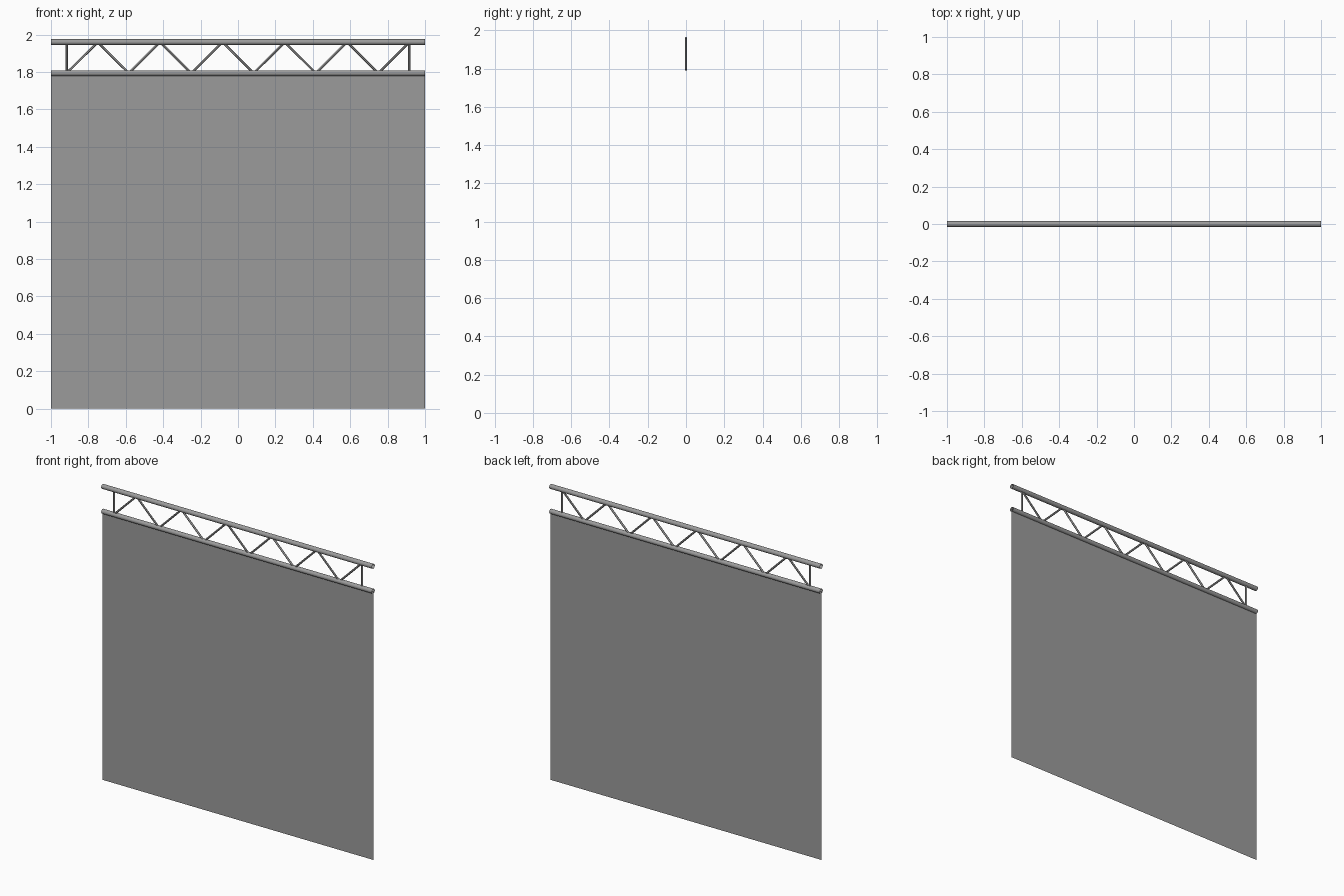
import bpy
from mathutils import Vector

if "Cube" in bpy.data.objects:
    bpy.data.objects.remove(bpy.data.objects["Cube"])

Z_LOW, Z_TOP = 1.794, 1.960   # chord centre heights
STEP = 1 / 6                  # spacing of the lattice nodes
X0 = -5.5 * STEP

dark = bpy.data.materials.new("dark_grey")
dark.diffuse_color = (0.33, 0.33, 0.33, 1)
dark.use_nodes = True
dark.node_tree.nodes["Principled BSDF"].inputs["Base Color"].default_value = dark.diffuse_color


def tube(name, a, b, radius, sides):
    """Open-ended round tube between two points."""
    a, b = Vector(a), Vector(b)
    bpy.ops.mesh.primitive_cylinder_add(
        vertices=sides, radius=radius, depth=(b - a).length,
        end_fill_type='NOTHING', location=(a + b) / 2,
        rotation=(b - a).to_track_quat('Z', 'Y').to_euler())
    ob = bpy.context.object
    ob.name = name
    ob.data.materials.append(dark)
    bpy.ops.object.shade_smooth_by_angle()
    return ob


# Horizontal chords
for name, z in (("lower_chord", Z_LOW), ("upper_chord", Z_TOP)):
    tube(name, (-1, 0, z), (1, 0, z), 0.0155, 16)

# End posts
for name, x in (("left_post", X0), ("right_post", -X0)):
    tube(name, (x, 0, Z_LOW), (x, 0, Z_TOP), 0.0065, 12)

# Zigzag diagonal braces
nodes = [(X0 + i * STEP, 0, Z_TOP if i % 2 else Z_LOW) for i in range(12)]
for i, (a, b) in enumerate(zip(nodes, nodes[1:])):
    tube(f"diagonal_brace_{i + 1}", a, b, 0.0065, 12)

# Hanging cloth: a single thin sheet below the lower chord
mesh = bpy.data.meshes.new("hanging_cloth")
mesh.from_pydata([(-1, 0, 0), (1, 0, 0), (1, 0, Z_LOW), (-1, 0, Z_LOW)],
                 [], [(0, 1, 2, 3)])
mesh.materials.append(dark)
bpy.context.collection.objects.link(bpy.data.objects.new("hanging_cloth", mesh))
